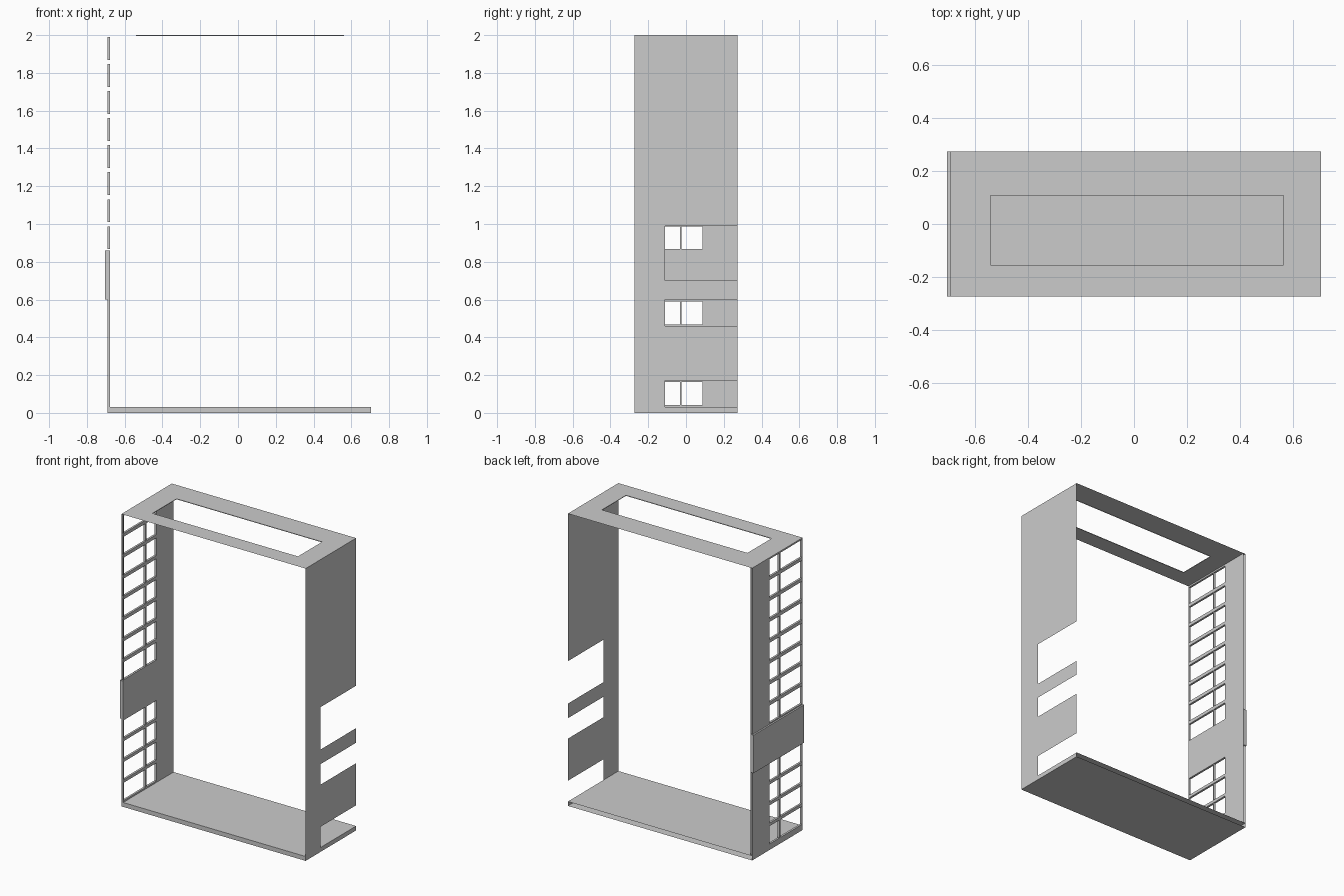
import bpy, bmesh

if "Cube" in bpy.data.objects:
    bpy.data.objects.remove(bpy.data.objects["Cube"])

W, D, H = 0.703, 0.273, 2.0      # half width, half depth, height
XO, XI = -0.692, -0.678          # outer and inner skins of the left wall
BASE = 0.03
BELT_LOW, BELT_HIGH = 0.60, 0.86


def finish(name, bm):
    bmesh.ops.remove_doubles(bm, verts=bm.verts[:], dist=0.0005)
    mesh = bpy.data.meshes.new(name)
    bm.to_mesh(mesh)
    bm.free()
    obj = bpy.data.objects.new(name, mesh)
    bpy.context.collection.objects.link(obj)
    return obj


def quad(bm, *pts):
    bm.faces.new([bm.verts.new(p) for p in pts])


def sheet(bm, place, u, v, holes, flip=False):
    """Flat sheet over ranges u and v, split into cells, leaving out rectangular holes."""
    us = sorted({*u, *(h[i] for h in holes for i in (0, 1))})
    vs = sorted({*v, *(h[i] for h in holes for i in (2, 3))})
    for a, b in zip(us, us[1:]):
        for c, d in zip(vs, vs[1:]):
            m, n = (a + b) / 2, (c + d) / 2
            if any(h[0] < m < h[1] and h[2] < n < h[3] for h in holes):
                continue
            pts = [place(a, c), place(b, c), place(b, d), place(a, d)]
            quad(bm, *(pts[::-1] if flip else pts))


def reveal(bm, lo, hi, h):
    """Four faces lining a hole between two skins, facing into the hole."""
    c = [(h[0], h[2]), (h[1], h[2]), (h[1], h[3]), (h[0], h[3])]
    for p, q in zip(c, c[1:] + c[:1]):
        quad(bm, lo(*q), lo(*p), hi(*p), hi(*q))


def box(name, x, y, z, open_back=False):
    bm = bmesh.new()
    bmesh.ops.create_cube(bm, size=1)
    for v in bm.verts:
        v.co = [(a + b) / 2 + k * (b - a) for k, (a, b) in zip(v.co, (x, y, z))]
    if open_back:
        bm.normal_update()
        backs = [f for f in bm.faces if f.normal.y > 0.9]
        bmesh.ops.delete(bm, geom=backs, context='FACES')
    return finish(name, bm)


def window_wall(name, z, first, pitch, height, rows, closed_front):
    """Double skinned wall with two columns of panes at the front."""
    bm = bmesh.new()
    holes = [(a, b, first + i * pitch, first + i * pitch + height)
             for i in range(rows) for a, b in ((-0.266, -0.031), (-0.023, 0.087))]
    outer = lambda y, zz: (XO, y, zz)
    inner = lambda y, zz: (XI, y, zz)
    sheet(bm, outer, (-D, D), z, holes, flip=True)
    sheet(bm, inner, (-D, D), z, holes)
    for h in holes:
        reveal(bm, outer, inner, h)
    if closed_front:
        quad(bm, (XO, -D, z[0]), (XI, -D, z[0]), (XI, -D, z[1]), (XO, -D, z[1]))
    return finish(name, bm)


# Floor slab, open at the back
box("floor_slab", (XO, W), (-D, D), (0, BASE), open_back=True)

# Left wall: glazing grids below and above a solid projecting belt
window_wall("lower_window_wall", (BASE, BELT_LOW), 0.041, 0.1425, 0.122, 4, True)
window_wall("upper_window_wall", (BELT_HIGH, H), 0.868, 0.143, 0.120, 8, False)
box("wall_belt", (-W, XI), (-D, D), (BELT_LOW, BELT_HIGH))

# Right wall: single sheet with three notches open to the back edge
bm = bmesh.new()
notches = [(-0.11, D, a, b) for a, b in ((BASE, 0.172), (0.46, 0.60), (0.70, 0.99))]
sheet(bm, lambda y, z: (W, y, z), (-D, D), (0, H), notches)
finish("right_wall", bm)

# Roof sheet with a long skylight opening and a thin lip
bm = bmesh.new()
skylight = (-0.54, 0.562, -0.154, 0.107)
sheet(bm, lambda x, y: (x, y, H), (XO, W), (-D, D), [skylight])
reveal(bm, lambda x, y: (x, y, H - 0.004), lambda x, y: (x, y, H), skylight)
finish("roof", bm)
